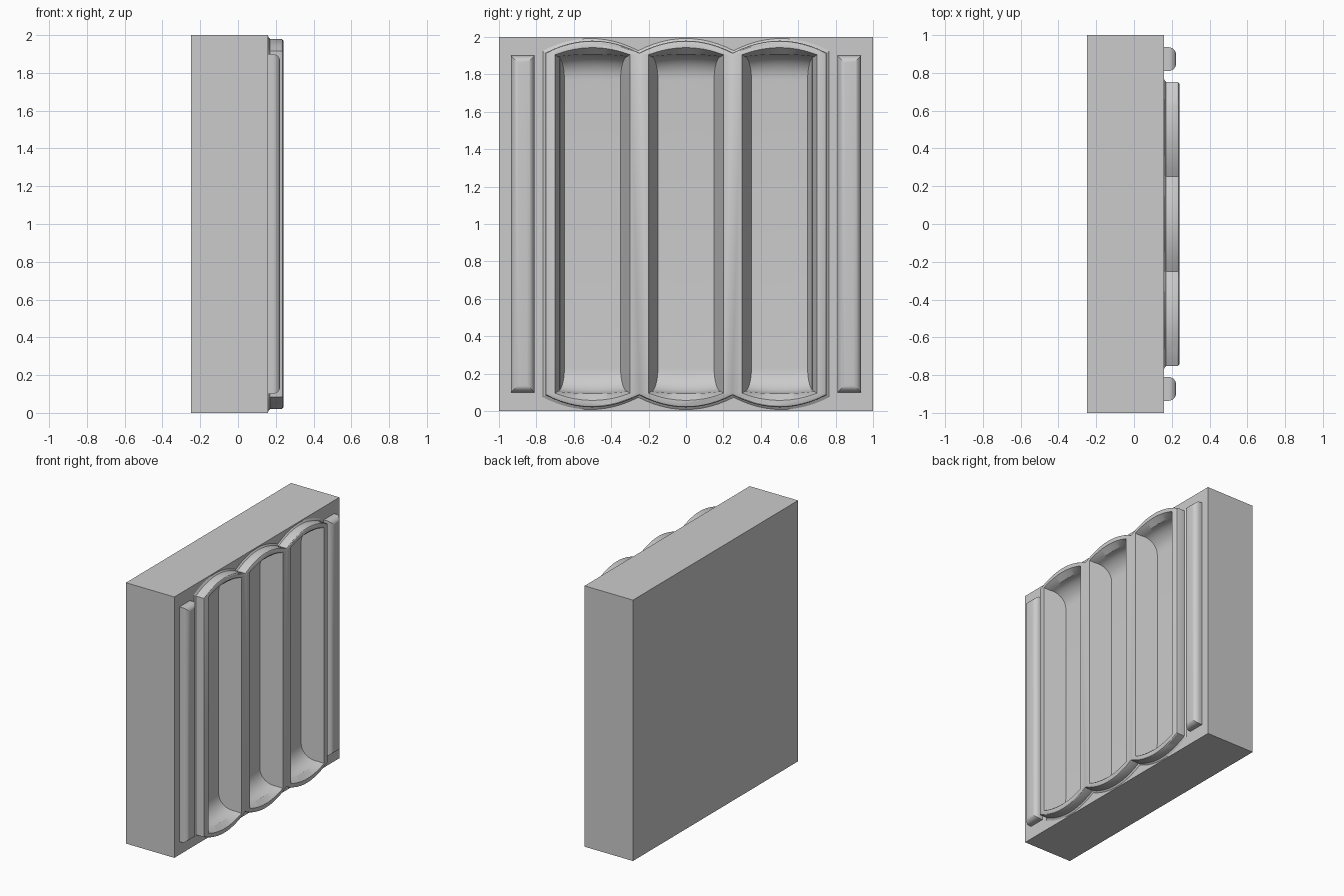
import bpy, bmesh
from math import sin, cos, pi

if "Cube" in bpy.data.objects:
    bpy.data.objects.remove(bpy.data.objects["Cube"])


def loft(name, rings):
    """Closed solid skinned through equal-length rings of 3D points."""
    bm = bmesh.new()
    loops = [[bm.verts.new(p) for p in r] for r in rings]
    n = len(rings[0])
    for a, b in zip(loops, loops[1:]):
        for i in range(n):
            j = (i + 1) % n
            bm.faces.new((a[i], a[j], b[j], b[i]))
    bm.faces.new(loops[0][::-1])
    bm.faces.new(loops[-1])
    bmesh.ops.recalc_face_normals(bm, faces=bm.faces)
    me = bpy.data.meshes.new(name)
    bm.to_mesh(me)
    bm.free()
    ob = bpy.data.objects.new(name, me)
    bpy.context.collection.objects.link(ob)
    return ob


def arched_ring(x, yc, w, h, bulge, lobes=1, seg=12):
    """Outline in the yz plane with lobed, bulging top and bottom ends."""
    n = lobes * seg
    top = []
    for i in range(n + 1):
        t = 2 * (i % seg) / seg - 1
        top.append((yc - w + 2 * w * i / n, h + bulge * (1 - t * t)))
    return ([(x, y, 1 + z) for y, z in top]
            + [(x, y, 1 - z) for y, z in reversed(top)])


def rect_ring(x, yc, w, h):
    return [(x, yc - w, 1 - h), (x, yc + w, 1 - h),
            (x, yc + w, 1 + h), (x, yc - w, 1 + h)]


# Wall slab
slab = loft("wall_slab", [rect_ring(-0.25, 0, 1, 1), rect_ring(0.16, 0, 1, 1)])

# Scalloped raised frame with a small foot and a softened front edge
profile = [(0.16, 0.012), (0.169, 0), (0.23, 0), (0.236, -0.003), (0.24, -0.01)]
frame = loft("scalloped_frame",
             [arched_ring(x, 0, 0.752 + o, 0.915 + o, 0.065, 3) for x, o in profile])

# Three recessed flutes: slanted sides, floor sweeping up to arched ends
for k in (-1, 0, 1):
    rings = []
    for i in range(9):
        a = i / 8 * pi / 2
        x = 0.08 + 0.12 * (1 - cos(a))
        w = 0.15 + 0.05 * (x - 0.08) / 0.16
        rings.append(arched_ring(x, 0.5 * k, w, 0.77 + 0.125 * sin(a), 0.012 * sin(a)))
    rings.append(arched_ring(0.24, 0.5 * k, 0.2, 0.905, 0.038))
    rings.append(arched_ring(0.27, 0.5 * k, 0.209, 0.912, 0.05))
    cutter = loft("flute_cutter", rings)
    cutter.hide_render = True
    for ob in (slab, frame):
        mod = ob.modifiers.new("flute", 'BOOLEAN')
        mod.operation = 'DIFFERENCE'
        mod.solver = 'EXACT'
        mod.object = cutter
        bpy.context.view_layer.objects.active = ob
        bpy.ops.object.modifier_apply(modifier=mod.name)
    bpy.data.objects.remove(cutter)

# Rounded side bars
bars = []
for side, label in ((-1, "left"), (1, "right")):
    rings = [rect_ring(0.16, 0.873 * side, 0.063, 0.9)]
    for i in range(7):
        a = i / 6 * pi / 2
        inset = 0.04 * (1 - cos(a))
        rings.append(rect_ring(0.183 + 0.04 * sin(a), 0.873 * side,
                               0.063 - inset, 0.9 - inset))
    bars.append(loft(label + "_side_bar", rings))

# Smooth shading with crisp edges
bpy.ops.object.select_all(action='DESELECT')
for ob in [slab, frame] + bars:
    ob.select_set(True)
bpy.context.view_layer.objects.active = slab
bpy.ops.object.shade_smooth_by_angle(angle=pi / 6)
